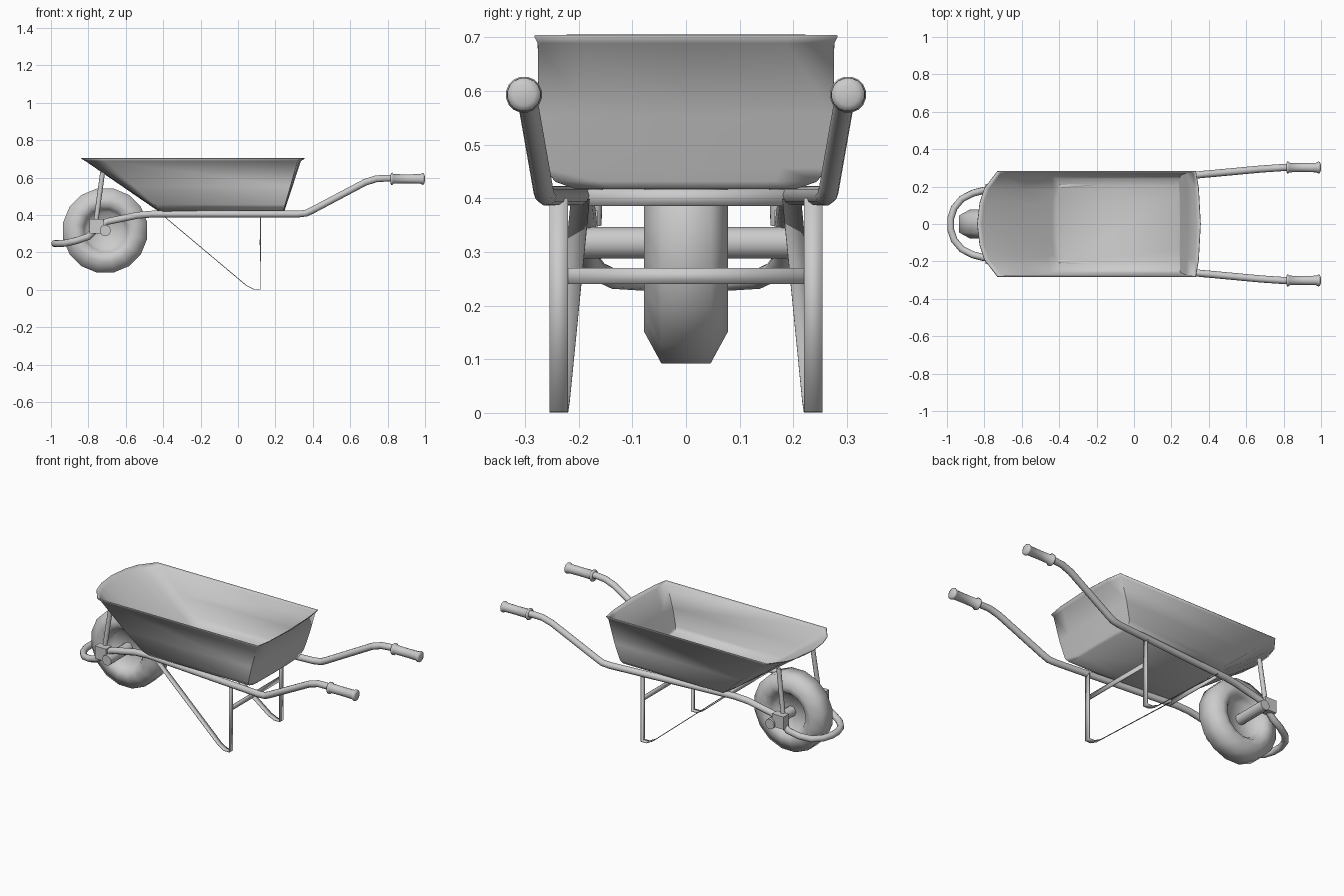
import bpy, bmesh, math
from mathutils import Vector

if "Cube" in bpy.data.objects:
    bpy.data.objects.remove(bpy.data.objects["Cube"])


def finish(ob, angle=40):
    bpy.ops.object.select_all(action='DESELECT')
    ob.select_set(True)
    bpy.context.view_layer.objects.active = ob
    bpy.ops.object.shade_smooth_by_angle(angle=math.radians(angle))
    return ob


def make(name, verts, faces, thick=0, angle=40):
    me = bpy.data.meshes.new(name)
    me.from_pydata(verts, [], faces)
    bm = bmesh.new()
    bm.from_mesh(me)
    bmesh.ops.remove_doubles(bm, verts=bm.verts, dist=1e-5)
    bmesh.ops.recalc_face_normals(bm, faces=bm.faces)
    bm.to_mesh(me)
    bm.free()
    ob = bpy.data.objects.new(name, me)
    bpy.context.collection.objects.link(ob)
    if thick:
        m = ob.modifiers.new("thickness", 'SOLIDIFY')
        m.thickness, m.offset = thick, 0
    return finish(ob, angle)


def tube(name, pts, r):
    cu = bpy.data.curves.new(name, 'CURVE')
    cu.dimensions = '3D'
    cu.bevel_depth, cu.bevel_resolution, cu.use_fill_caps = r, 3, True
    sp = cu.splines.new('POLY')
    sp.points.add(len(pts) - 1)
    for p, c in zip(sp.points, pts):
        p.co = (*c, 1)
    ob = bpy.data.objects.new(name, cu)
    bpy.context.collection.objects.link(ob)
    bpy.ops.object.select_all(action='DESELECT')
    ob.select_set(True)
    bpy.context.view_layer.objects.active = ob
    bpy.ops.object.convert(target='MESH')
    return finish(bpy.context.object, 50)


def lathe(name, profile, centre, axis, n, angle=45):
    """Revolve (radius, along) pairs about the x or y axis."""
    verts, faces, m = [], [], len(profile)
    for i in range(n):
        a = 2 * math.pi * (i + .5) / n
        for r, h in profile:
            u, v = r * math.cos(a), r * math.sin(a)
            verts.append(Vector(centre) + Vector((h, u, v) if axis == 'x' else (u, h, v)))
    for i in range(n):
        for j in range(m - 1):
            k = (i + 1) % n
            faces.append((i * m + j, i * m + j + 1, k * m + j + 1, k * m + j))
    return make(name, verts, faces, angle=angle)


def strap(name, pts, half, axis=(0, 1, 0)):
    w = Vector(axis) * half
    verts = [Vector(p) + s * w for p in pts for s in (-1, 1)]
    faces = [(2 * i, 2 * i + 1, 2 * i + 3, 2 * i + 2) for i in range(len(pts) - 1)]
    return make(name, verts, faces, .004, 30)


def lerp(a, b, t):
    return a + (b - a) * t


# Tray: lofted outlines from floor to flared rim, steep sides with a rounded floor edge
def outline(z, front, corner, back, back_corner, hw):
    half = [(front, 0), (lerp(front, corner, .12), .4 * hw), (lerp(front, corner, .36), .68 * hw),
            (corner, hw), (back_corner, hw), (lerp(back, back_corner, .4), .68 * hw), (back, 0)]
    full = half + [(x, -y) for x, y in half[-2:0:-1]]
    return [(x, y, z) for x, y in full]


rings = []
for t, hw in ((0, .205), (.05, .243), (.14, .262), (.5, .273), (1, .275)):
    rings.append(outline(lerp(.419, .69, t), lerp(-.42, -.815, t), lerp(-.40, -.71, t),
                         lerp(.245, .335, t), lerp(.24, .318, t), hw))
rings.append(outline(.703, -.838, -.73, .356, .33, .282))
n = len(rings[0])
faces = [(r * n + i, r * n + (i + 1) % n, (r + 1) * n + (i + 1) % n, (r + 1) * n + i)
         for r in range(len(rings) - 1) for i in range(n)]
faces.append(tuple(range(n)))
make("tray", [v for r in rings for v in r], faces, .004, 75)

# Frame: one bent tube, handle to handle round the wheel guard
side = [(.985, .302, .592), (.80, .302, .597), (.74, .298, .594), (.68, .294, .575),
        (.40, .268, .427), (.365, .265, .41), (.32, .260, .405), (-.46, .195, .405), (-.54, .19, .398),
        (-.70, .186, .365), (-.75, .184, .335), (-.80, .18, .285), (-.86, .165, .264),
        (-.92, .135, .25), (-.962, .085, .247), (-.98, .03, .247)]
tube("frame_tube", side + [(x, -y, z) for x, y, z in reversed(side)], .019)

# Wheel and axle
c = (-.71, 0, .317)
half = [(0, .02), (.10, .022), (.115, .05), (.135, .074), (.169, .078), (.229, .046)]
lathe("wheel", half + [(r, -h) for r, h in reversed(half)], c, 'y', 16, 80)
lathe("axle", [(0, -.225), (.03, -.225), (.03, .225), (0, .225)], c, 'y', 12)

for s, tag in ((1, "left"), (-1, "right")):
    # Rubber grip with flange and domed end
    lathe("grip_" + tag, [(0, .815), (.033, .817), (.034, .825), (.026, .831), (.025, .90), (.026, .975),
                          (.032, .985), (.031, .993), (.02, .998), (0, 1)], (0, s * .302, .593), 'x', 16, 80)
    # Flat strap leg
    strap("leg_" + tag, [(.12, s * .237, .40), (.12, s * .237, .003), (.085, s * .237, .003),
                         (.045, s * .234, .023), (-.40, s * .197, .397)], .0175)
    # Axle bracket
    bpy.ops.mesh.primitive_cube_add(size=1, location=(-.757, s * .19, .34))
    b = bpy.context.object
    b.name = "bracket_" + tag
    b.scale = (.075, .05, .075)
    # Strut holding the tray nose
    tube("strut_" + tag, [(-.762, s * .17, .35), (-.724, s * .16, .628)], .013)

# Cross braces
strap("leg_brace", [(.116, -.225, .255), (.116, .225, .255)], .015, (0, 0, 1))
strap("tray_brace", [(-.41, -.2, .401), (-.41, .2, .401)], .015, (0, 0, 1))
